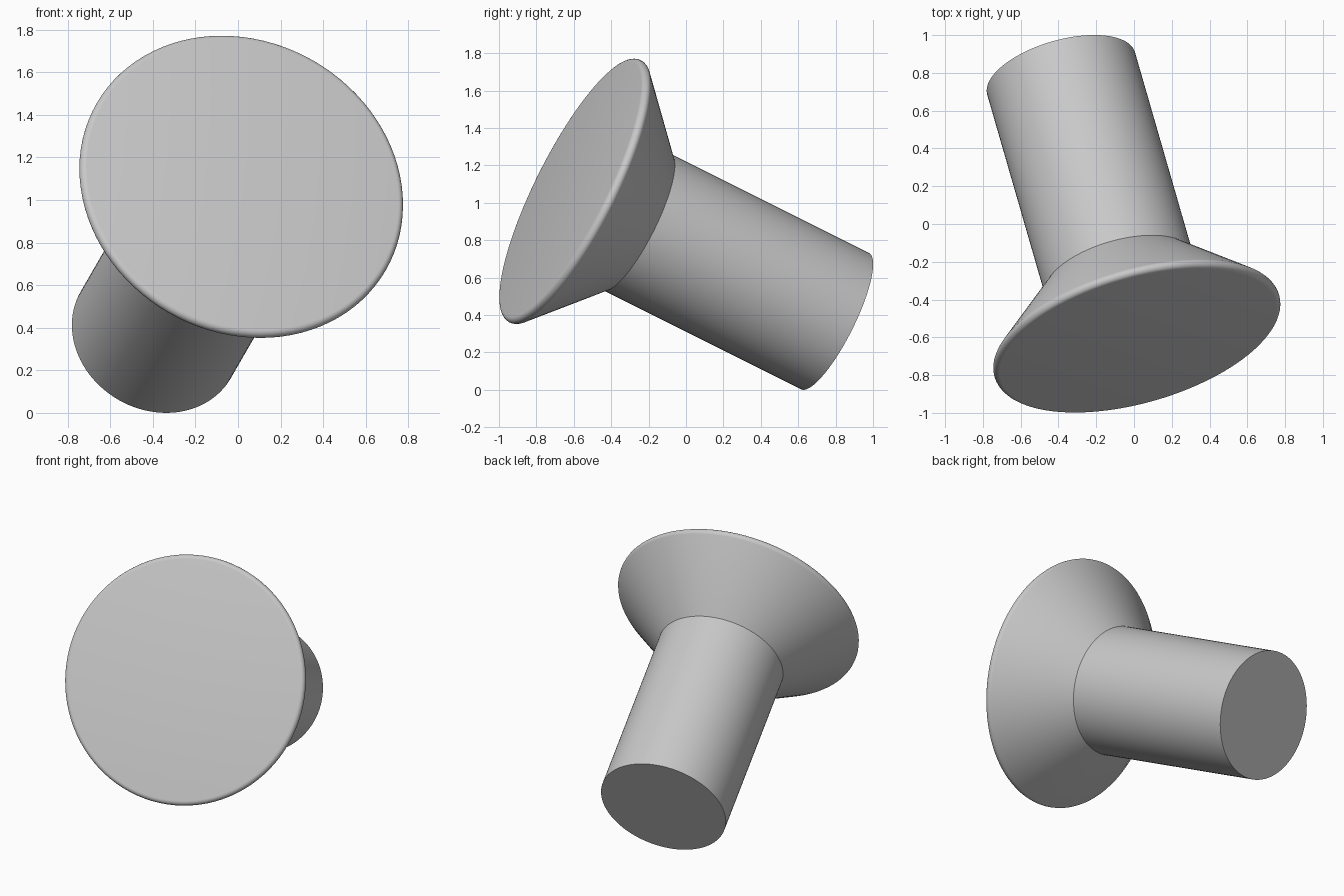
import bpy, bmesh
from math import cos, sin, pi, radians
from mathutils import Vector, Matrix

cube = bpy.data.objects.get("Cube")
if cube:
    bpy.data.objects.remove(cube, do_unlink=True)

# Plain grey metal
grey = bpy.data.materials.new("grey metal")
grey.use_nodes = True
colour = (0.58, 0.58, 0.58, 1)
grey.diffuse_color = colour
grey.node_tree.nodes["Principled BSDF"].inputs["Base Color"].default_value = colour

SHAFT_R, NECK = 0.407, 1.224            # shaft radius, height where the cone starts
RIM_R, RIM_H, ROUND = 0.756, 1.604, 0.028   # centre of the rounded rim, its radius

# Half profile as (radius, height): flat end, shaft, flared head, rounded rim, flat face
profile = [(0, 0), (SHAFT_R, 0), (SHAFT_R, NECK)]
for i in range(9):
    a = radians(-45 + 135 * i / 8)
    profile.append((RIM_R + ROUND * cos(a), RIM_H + ROUND * sin(a)))
profile.append((0, RIM_H + ROUND))

# Revolve the profile into a closed solid
bm = bmesh.new()
verts = [bm.verts.new((r, 0, h)) for r, h in profile]
edges = [bm.edges.new(pair) for pair in zip(verts, verts[1:])]
bmesh.ops.spin(bm, geom=verts + edges, cent=(0, 0, 0), axis=(0, 0, 1),
               angle=2 * pi, steps=96, use_merge=False)
bmesh.ops.remove_doubles(bm, verts=bm.verts, dist=1e-5)
bmesh.ops.recalc_face_normals(bm, faces=bm.faces)
mesh = bpy.data.meshes.new("countersunk_pin")
bm.to_mesh(mesh)
bm.free()
mesh.materials.append(grey)
pin = bpy.data.objects.new("countersunk_pin", mesh)
bpy.context.collection.objects.link(pin)

# Tilt the pin so the head points forward, up and slightly to its left
axis = Vector((sin(radians(30)) * 0.5, -cos(radians(30)), sin(radians(30)) * cos(radians(30))))
turn = axis.to_track_quat('Z', 'Y').to_matrix().to_4x4()
pin.matrix_world = Matrix.Translation((-0.386, 0.797, 0.367)) @ turn

# Smooth sides, sharp neck and end edges
bpy.ops.object.select_all(action='DESELECT')
pin.select_set(True)
bpy.context.view_layer.objects.active = pin
bpy.ops.object.shade_smooth_by_angle(angle=radians(30))
